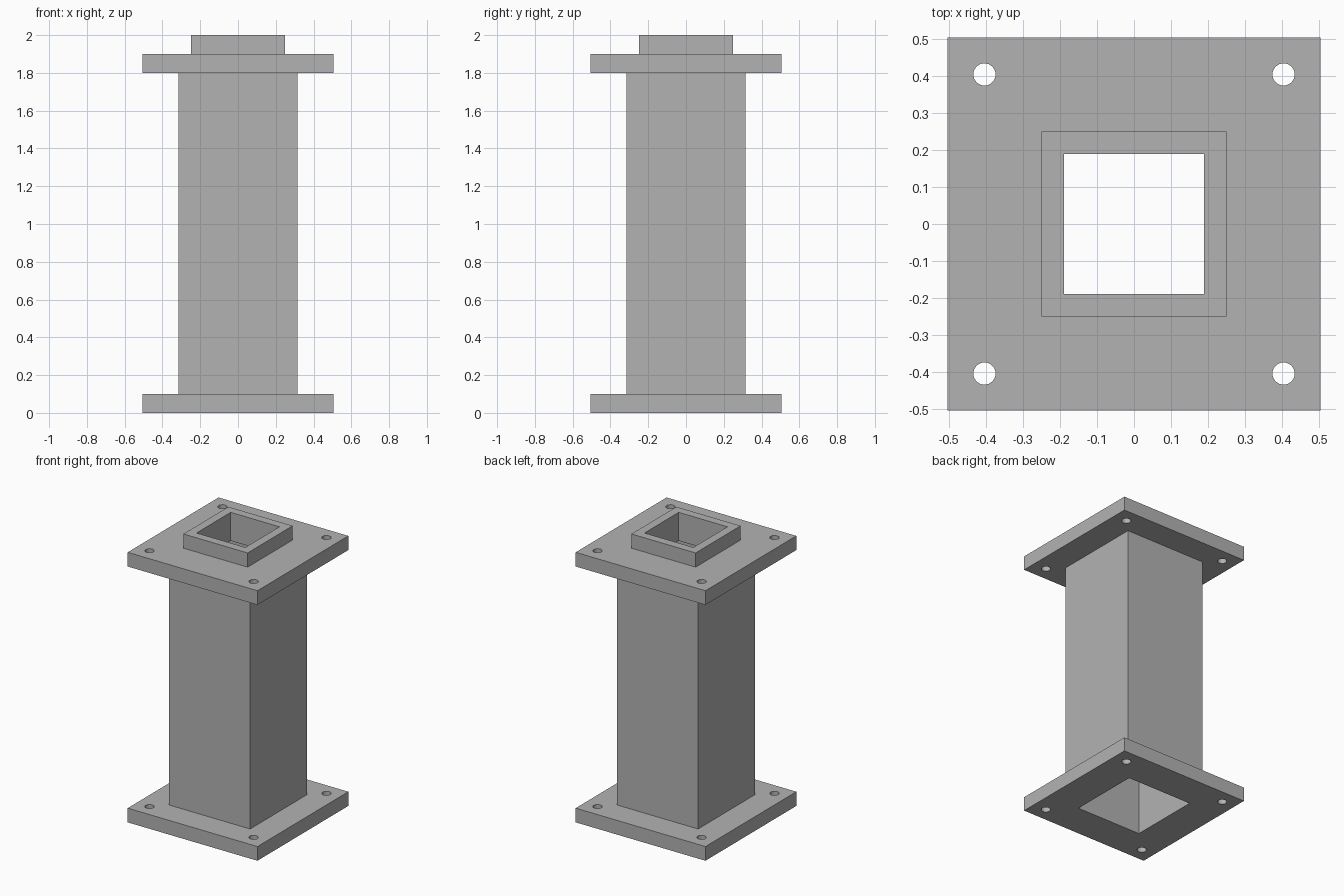
import bpy
import bmesh
from mathutils import Matrix

default = bpy.data.objects.get("Cube")
if default:
    bpy.data.objects.remove(default, do_unlink=True)

# Plain grey metal
GREY = (0.45, 0.45, 0.45, 1.0)
metal = bpy.data.materials.new("grey metal")
metal.use_nodes = True
metal.diffuse_color = GREY
metal.node_tree.nodes["Principled BSDF"].inputs["Base Color"].default_value = GREY

# Half-widths and heights
FLANGE, COLUMN, SOCKET, SPIGOT, BORE = 0.505, 0.315, 0.255, 0.25, 0.19
THICK, SHOULDER, RIM, TOP = 0.1, 1.8, 1.9, 2.0
BOLT_OFFSET, BOLT_RADIUS = 0.405, 0.03


def make_object(name, bm):
    bmesh.ops.recalc_face_normals(bm, faces=bm.faces)
    mesh = bpy.data.meshes.new(name)
    bm.to_mesh(mesh)
    bm.free()
    mesh.materials.append(metal)
    obj = bpy.data.objects.new(name, mesh)
    bpy.context.collection.objects.link(obj)
    return obj


def square_tube(name, outer, inner, z0, z1):
    """Square block with a square opening running through it."""
    bm = bmesh.new()
    corners = [(-1, -1), (1, -1), (1, 1), (-1, 1)]
    profile = [(outer, z0), (outer, z1), (inner, z1), (inner, z0)]
    loops = [[bm.verts.new((x * r, y * r, z)) for x, y in corners]
             for r, z in profile]
    for i, a in enumerate(loops):
        b = loops[(i + 1) % len(loops)]
        for j in range(4):
            k = (j + 1) % 4
            bm.faces.new((a[j], a[k], b[k], b[j]))
    return make_object(name, bm)


def drill_bolt_holes(obj):
    """Cut one round hole near each corner of a flange."""
    bm = bmesh.new()
    for x in (-BOLT_OFFSET, BOLT_OFFSET):
        for y in (-BOLT_OFFSET, BOLT_OFFSET):
            bmesh.ops.create_cone(
                bm, cap_ends=True, segments=32, radius1=BOLT_RADIUS,
                radius2=BOLT_RADIUS, depth=2 * TOP + 1,
                matrix=Matrix.Translation((x, y, 1)))
    cutter = make_object("bolt_hole_cutter", bm)
    cutter.hide_render = True
    cut = obj.modifiers.new("bolt holes", "BOOLEAN")
    cut.operation = "DIFFERENCE"
    cut.solver = "EXACT"
    cut.object = cutter
    bpy.context.view_layer.objects.active = obj
    bpy.ops.object.modifier_apply(modifier=cut.name)
    bpy.data.objects.remove(cutter, do_unlink=True)


# Flanges, with the wide socket below and the narrow bore above
lower_flange = square_tube("lower_flange", FLANGE, SOCKET, 0, THICK)
upper_flange = square_tube("upper_flange", FLANGE, BORE, SHOULDER, RIM)
for flange in (lower_flange, upper_flange):
    drill_bolt_holes(flange)

# Hollow column between the flanges
square_tube("column", COLUMN, SOCKET, THICK, SHOULDER)

# Spigot that fits the socket of the next section
square_tube("spigot", SPIGOT, BORE, RIM, TOP)
